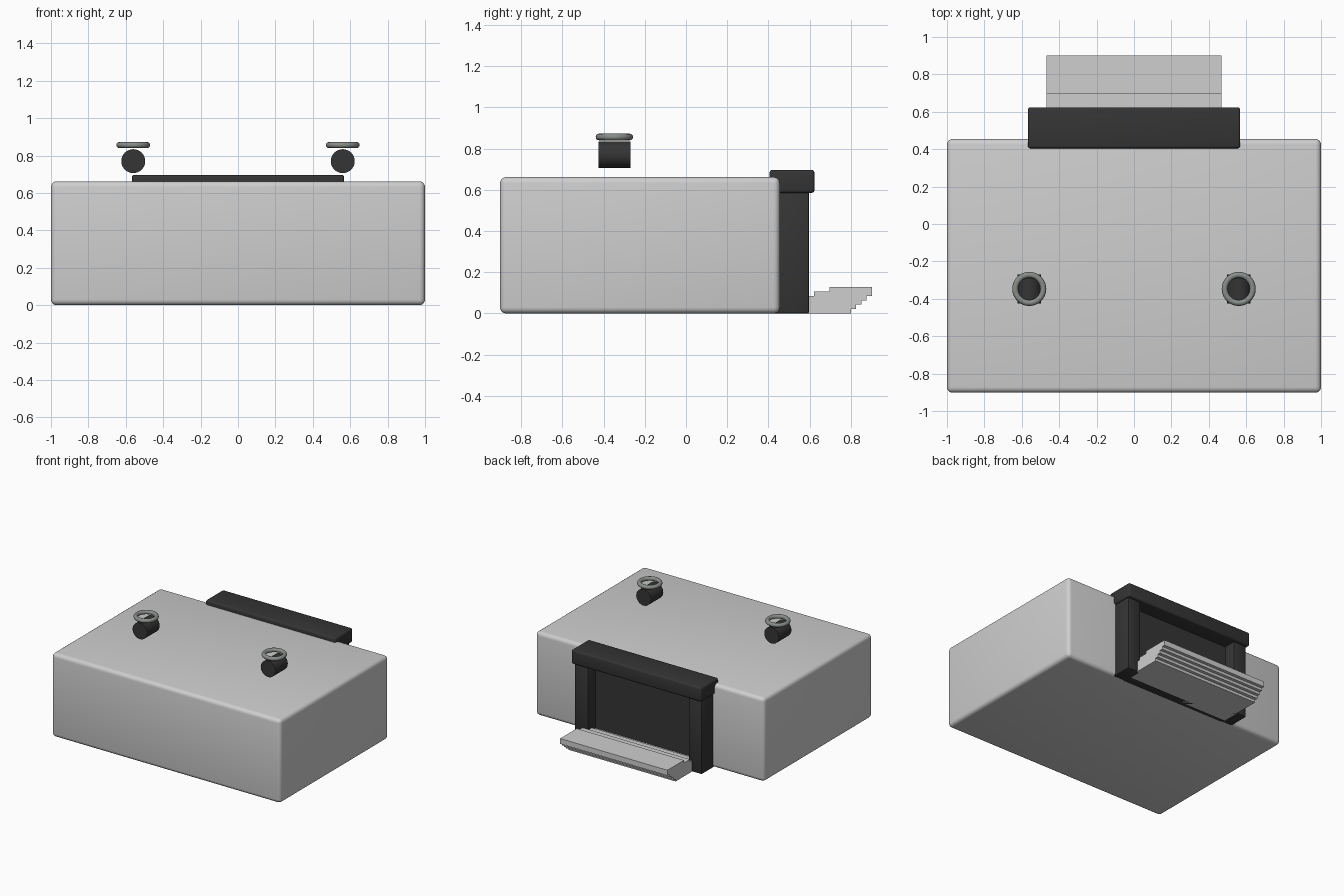
import bpy, math

if "Cube" in bpy.data.objects:
    bpy.data.objects.remove(bpy.data.objects["Cube"])


def material(name, col):
    m = bpy.data.materials.new(name)
    m.diffuse_color = (*col, 1)
    m.use_nodes = True
    m.node_tree.nodes["Principled BSDF"].inputs["Base Color"].default_value = m.diffuse_color
    return m


PALE = material("pale_grey", (0.62, 0.62, 0.62))
DARK = material("charcoal", (0.035, 0.035, 0.035))
RING = material("ring_grey", (0.25, 0.27, 0.25))


def finish(name, mat):
    ob = bpy.context.object
    ob.name = name
    ob.data.materials.append(mat)
    return ob


def box(name, mat, x, y, z, bevel=0.0, segments=3):
    """Box given by its (min, max) on each axis, with optional rounded edges."""
    lo, hi = zip(x, y, z)
    bpy.ops.mesh.primitive_cube_add(size=1, location=[(a + b) / 2 for a, b in zip(lo, hi)])
    ob = finish(name, mat)
    ob.scale = [b - a for a, b in zip(lo, hi)]
    bpy.ops.object.transform_apply(location=False, rotation=False, scale=True)
    if bevel:
        mod = ob.modifiers.new("rounding", 'BEVEL')
        mod.width = bevel
        mod.segments = segments
        bpy.ops.object.modifier_apply(modifier=mod.name)
        bpy.ops.object.shade_smooth_by_angle(angle=math.radians(40))
    return ob


# main block
box("main_block", PALE, (-1, 1), (-0.902, 0.455), (0, 0.662), 0.03, 4)

# doorway on the back: posts, recessed panel and lintel
for side, s in (("left", -1), ("right", 1)):
    box(side + "_post", DARK, sorted((s * 0.44, s * 0.555)), (0.43, 0.597), (0, 0.6), 0.008, 2)
box("door_panel", DARK, (-0.46, 0.46), (0.43, 0.5), (0, 0.6))
box("lintel", DARK, (-0.568, 0.568), (0.405, 0.623), (0.585, 0.696), 0.013, 3)

# stack of overlapping stair slabs, each one further out
rise = 0.0213
for i in range(5):
    box(f"step_{i + 1}", PALE, (-0.469, 0.469),
        (max(0.46, 0.695 - 0.074 * (4 - i)), 0.8 + 0.0255 * i),
        (rise * i, rise * (i + 2)))

# rooftop drums with floating rings
for side, x in (("left", -0.56), ("right", 0.56)):
    bpy.ops.mesh.primitive_cylinder_add(vertices=32, radius=0.064, depth=0.155,
                                        location=(x, -0.347, 0.77),
                                        rotation=(math.pi / 2, 0, 0))
    finish(side + "_drum", DARK)
    bpy.ops.object.shade_smooth_by_angle(angle=math.radians(40))
    bpy.ops.mesh.primitive_torus_add(major_radius=0.075, minor_radius=0.016,
                                     major_segments=40, minor_segments=12,
                                     location=(x, -0.347, 0.856))
    finish(side + "_ring", RING)
    bpy.ops.object.shade_smooth_by_angle(angle=math.radians(60))
